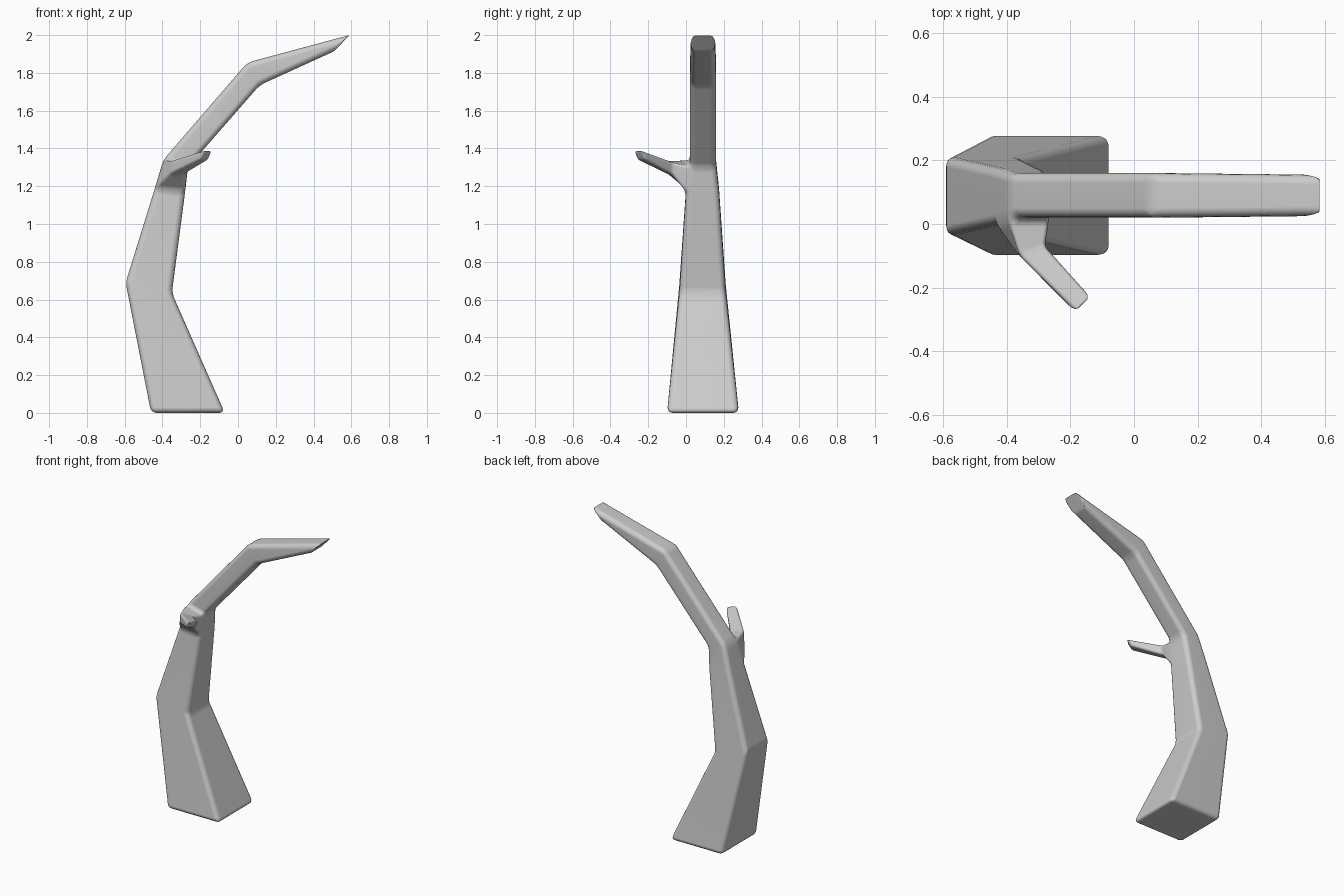
import bpy
import bmesh
from mathutils import Vector

cube = bpy.data.objects.get("Cube")
if cube:
    bpy.data.objects.remove(cube)

grey = bpy.data.materials.new("plain grey")
grey.use_nodes = True
grey.diffuse_color = (0.6, 0.6, 0.6, 1)
grey.node_tree.nodes["Principled BSDF"].inputs["Base Color"].default_value = (0.6, 0.6, 0.6, 1)

# Trunk sections: outer (x, z), inner (x, z), front y, back y
SECTIONS = [
    ((-0.46, 0.0), (-0.07, 0.0), -0.10, 0.28),
    ((-0.595, 0.69), (-0.35, 0.635), -0.035, 0.21),
    ((-0.44, 1.19), (-0.28, 1.17), 0.0, 0.175),
    ((-0.395, 1.34), (-0.265, 1.30), 0.02, 0.16),
    ((0.05, 1.855), (0.115, 1.735), 0.02, 0.16),
    ((0.59, 2.0), (0.51, 1.915), 0.025, 0.155),
]
# Side branch sections, in the order of the trunk face they grow from:
# lower outer, lower inner, upper inner, upper outer
BRANCH = [
    [(-0.36, -0.10, 1.265), (-0.285, -0.07, 1.26), (-0.28, -0.07, 1.325), (-0.36, -0.10, 1.335)],
    [(-0.205, -0.26, 1.34), (-0.155, -0.215, 1.34), (-0.135, -0.23, 1.388), (-0.18, -0.278, 1.388)],
]

bm = bmesh.new()


def bridge(a, b, skip=None):
    for i in range(4):
        if i != skip:
            j = (i + 1) % 4
            bm.faces.new((a[i], a[j], b[j], b[i]))


# Trunk, with the front face left open where the branch starts
rings = []
for (xo, zo), (xi, zi), front, back in SECTIONS:
    corners = [(xo, front, zo), (xi, front, zi), (xi, back, zi), (xo, back, zo)]
    rings.append([bm.verts.new(c) for c in corners])
for k in range(len(rings) - 1):
    bridge(rings[k], rings[k + 1], skip=0 if k == 2 else None)
bm.faces.new(rings[0][::-1])
bm.faces.new(rings[-1])

# Branch grown out of the open face
low, high = rings[2], rings[3]
loop = [low[0], low[1], high[1], high[0]]
branch_verts = set()
for points in BRANCH:
    nxt = [bm.verts.new(p) for p in points]
    branch_verts.update(nxt)
    bridge(loop, nxt)
    loop = nxt
bm.faces.new(loop)
bmesh.ops.recalc_face_normals(bm, faces=bm.faces)

# Rounder edges on the trunk, finer ones on the branch and the tip
weight = bm.edges.layers.float.new("bevel_weight_edge")
for e in bm.edges:
    if e.calc_face_angle() < 0.15:
        continue
    if any(v in branch_verts for v in e.verts):
        e[weight] = 0.45
    elif all(v in rings[-1] for v in e.verts):
        e[weight] = 0.4
    else:
        e[weight] = 1.0

mesh = bpy.data.meshes.new("bent_trunk")
bm.to_mesh(mesh)
bm.free()
mesh.materials.append(grey)
trunk = bpy.data.objects.new("bent_trunk", mesh)
bpy.context.collection.objects.link(trunk)

bevel = trunk.modifiers.new("rounded edges", "BEVEL")
bevel.limit_method = "WEIGHT"
bevel.width = 0.03
bevel.segments = 4
bevel.use_clamp_overlap = False

bpy.context.view_layer.objects.active = trunk
trunk.select_set(True)
bpy.ops.object.shade_smooth()
normals = trunk.modifiers.new("even shading", "WEIGHTED_NORMAL")
normals.keep_sharp = True
